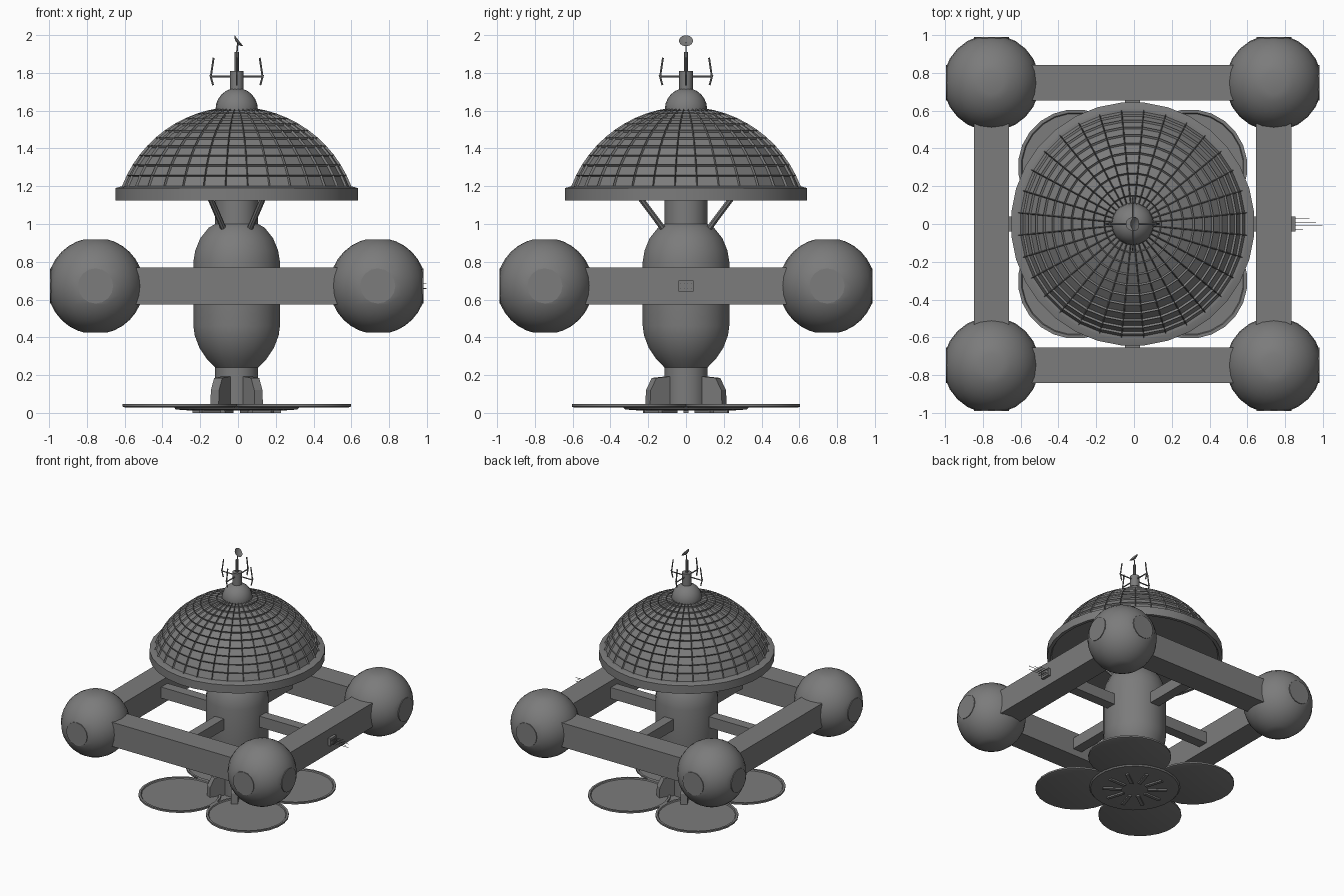
import bpy, bmesh, math
from mathutils import Vector, Matrix

cube = bpy.data.objects.get("Cube")
if cube:
    bpy.data.objects.remove(cube, do_unlink=True)

CX = -0.007          # whole station sits slightly off centre in x
MID = 0.672          # height of the square frame

grey = bpy.data.materials.new("hull grey")
grey.use_nodes = True
grey.diffuse_color = (0.2, 0.2, 0.2, 1)
grey.node_tree.nodes["Principled BSDF"].inputs["Base Color"].default_value = grey.diffuse_color


def finish(name, bm, smooth=True):
    bmesh.ops.recalc_face_normals(bm, faces=bm.faces)
    me = bpy.data.meshes.new(name)
    bm.to_mesh(me)
    bm.free()
    me.materials.append(grey)
    ob = bpy.data.objects.new(name, me)
    ob.location.x = CX
    bpy.context.collection.objects.link(ob)
    if smooth:
        bpy.ops.object.select_all(action='DESELECT')
        ob.select_set(True)
        bpy.context.view_layer.objects.active = ob
        bpy.ops.object.shade_smooth_by_angle(angle=math.radians(32))
    return ob


def box(bm, centre, size):
    m = Matrix.Translation(centre) @ Matrix.Diagonal((*size, 1))
    bmesh.ops.create_cube(bm, size=1, matrix=m)


def rod(bm, a, b, r, sides=8):
    a, b = Vector(a), Vector(b)
    d = b - a
    m = Matrix.Translation((a + b) / 2) @ d.to_track_quat('Z', 'Y').to_matrix().to_4x4()
    bmesh.ops.create_cone(bm, cap_ends=True, segments=sides, radius1=r, radius2=r,
                          depth=d.length, matrix=m)


def lathe(bm, profile, sides, matrix=Matrix()):
    """Rings joined by quads; open ends are capped."""
    rings = []
    for r, z in profile:
        rings.append([bm.verts.new(matrix @ Vector((r * math.cos(t), r * math.sin(t), z)))
                      for t in (math.tau * (i + 0.5) / sides for i in range(sides))])
    walls = []
    for lo, hi in zip(rings, rings[1:]):
        for i in range(sides):
            j = (i + 1) % sides
            walls.append(bm.faces.new((lo[i], lo[j], hi[j], hi[i])))
    bm.faces.new(rings[0][::-1])
    bm.faces.new(rings[-1])
    return walls


def polar(r, angle, z):
    return Vector((r * math.cos(angle), r * math.sin(angle), z))


CORNERS = [(sx, sy) for sx in (-1, 1) for sy in (-1, 1)]
DIAGONALS = [math.radians(a) for a in (60, 120, 240, 300)]

# Corner pods: spheres with flat ports on the outer sides
for sx, sy in CORNERS:
    bm = bmesh.new()
    bmesh.ops.create_uvsphere(bm, u_segments=24, v_segments=16, radius=0.255)
    for n, d in (((sx, 0, 0), 0.238), ((0, sy, 0), 0.238), ((0, 0, 1), 0.247), ((0, 0, -1), 0.247)):
        cut = bmesh.ops.bisect_plane(bm, geom=bm.verts[:] + bm.edges[:] + bm.faces[:],
                                     plane_co=Vector(n) * d, plane_no=n, clear_outer=True)
        rim = [e for e in cut["geom_cut"] if isinstance(e, bmesh.types.BMEdge)]
        bmesh.ops.contextual_create(bm, geom=rim)
    # Thin port covers
    for n in ((sx, 0, 0), (0, sy, 0)):
        rod(bm, Vector(n) * 0.23, Vector(n) * 0.241, 0.093, 16)
    bmesh.ops.translate(bm, verts=bm.verts, vec=(sx * 0.747, sy * 0.747, MID))
    finish(f"pod_{'left' if sx > 0 else 'right'}_{'back' if sy > 0 else 'front'}", bm)

# Square frame of beams and the spokes to the core
bm = bmesh.new()
for s in (-1, 1):
    box(bm, (0, s * 0.747, MID), (1.1, 0.187, 0.195))
    box(bm, (s * 0.747, 0, MID), (0.187, 1.1, 0.195))
finish("frame_beams", bm, False)

bm = bmesh.new()
for s in (-1, 1):
    box(bm, (0, s * 0.44, MID), (0.08, 0.46, 0.09))
    box(bm, (s * 0.44, 0, MID), (0.46, 0.08, 0.09))
finish("frame_spokes", bm, False)

# Central core with necks
bm = bmesh.new()
lathe(bm, [(0.115, 0.02), (0.115, 0.24), (0.16, 0.285), (0.2, 0.345), (0.225, 0.41), (0.232, 0.46),
           (0.232, 0.8), (0.222, 0.86), (0.195, 0.925), (0.15, 0.98), (0.115, 1.0), (0.115, 1.15)], 20)
finish("core", bm)

# Dome struts
bm = bmesh.new()
for a in DIAGONALS:
    rod(bm, polar(0.135, a, 0.97), polar(0.29, a, 1.15), 0.016)
finish("dome_struts", bm)

# Dome with recessed panels between ribs
R, ZC = 0.653, 0.967
bm = bmesh.new()
r_low, r_high = math.acos(0.235 / R), math.asin(0.09 / R)
steps = 11
arc = [r_low + (r_high - r_low) * i / steps for i in range(steps + 1)]
walls = lathe(bm, [(R * math.sin(t), ZC + R * math.cos(t)) for t in arc], 32)
bmesh.ops.recalc_face_normals(bm, faces=bm.faces)
panels = bmesh.ops.inset_individual(bm, faces=walls, thickness=0.005, depth=0)
moved = {v: v.normal.copy() for f in walls for v in f.verts}
for v in moved:
    v.co -= (v.co - Vector((0, 0, ZC))).normalized() * 0.012
finish("dome", bm, False)

# Dome rim, closed underneath
bm = bmesh.new()
lathe(bm, [(0.1, 1.14), (0.61, 1.14), (0.62, 1.125), (0.645, 1.125), (0.645, 1.19),
           (0.61, 1.2)], 32)
finish("dome_rim", bm)

# Cap ball and antenna mast
bm = bmesh.new()
bmesh.ops.create_uvsphere(bm, u_segments=20, v_segments=12, radius=0.112,
                          matrix=Matrix.Translation((0, 0, 1.608)))
rod(bm, (0, 0, 1.68), (0, 0, 1.81), 0.036, 12)
rod(bm, (0, 0, 1.8), (0, 0, 1.91), 0.011)
rod(bm, (0, 0, 1.9), (0.006, 0, 1.96), 0.004, 6)
finish("mast", bm)

# Four bowed aerials around the mast
bm = bmesh.new()
for k in range(4):
    a = k * math.pi / 2
    rod(bm, polar(0.03, a, 1.78), polar(0.137, a, 1.78), 0.005, 6)
    rod(bm, polar(0.137, a, 1.78), polar(0.122, a, 1.88), 0.005, 6)
    rod(bm, polar(0.14, a, 1.79), polar(0.125, a, 1.735), 0.005, 6)
finish("aerials", bm)

# Small tilted dish on the mast tip
bm = bmesh.new()
tilt = Matrix.Translation((0.008, 0, 1.967)) @ Matrix.Rotation(math.radians(52), 4, 'Y')
lathe(bm, [(0.012, -0.01), (0.028, -0.004), (0.037, 0.005), (0.026, 0), (0.006, -0.004)], 16, tilt)
finish("mast_dish", bm)

# Four landing discs, each with a raised edge
bm = bmesh.new()
for sx, sy in CORNERS:
    lathe(bm, [(0.29, 0.028), (0.305, 0.033), (0.305, 0.046), (0.288, 0.046), (0.283, 0.038)], 24,
          Matrix.Translation((sx * 0.302, sy * 0.302, 0)))
finish("landing_discs", bm)

# Base plate with radial vanes beneath
bm = bmesh.new()
lathe(bm, [(0.24, 0.012), (0.325, 0.018), (0.335, 0.03), (0.1, 0.034)], 24)
for k in range(10):
    a = math.tau * k / 10
    m = Matrix.Rotation(a, 4, 'Z') @ Matrix.Translation((0.165, 0, 0.009)) @ Matrix.Diagonal((0.14, 0.025, 0.018, 1))
    bmesh.ops.create_cube(bm, size=1, matrix=m)
finish("base_plate", bm)

# Foot fins
bm = bmesh.new()
for a in DIAGONALS:
    side = polar(0.025, a + math.pi / 2, 0)
    outline = [(0.09, 0.03), (0.235, 0.03), (0.23, 0.12), (0.195, 0.185), (0.09, 0.195)]
    near = [bm.verts.new(polar(r, a, z) - side) for r, z in outline]
    far = [bm.verts.new(polar(r, a, z) + side) for r, z in outline]
    bm.faces.new(near)
    bm.faces.new(far[::-1])
    for i in range(5):
        j = (i + 1) % 5
        bm.faces.new((near[i], far[i], far[j], near[j]))
finish("foot_fins", bm, False)

# Sensor box with needle probes on the left beam
bm = bmesh.new()
box(bm, (0.85, 0, MID), (0.025, 0.08, 0.06))
for i in range(8):
    y, z = -0.03 + 0.02 * (i % 4), MID + (0.014 if i < 4 else -0.014)
    rod(bm, (0.855, y, z), (0.9 + 0.035 * (i * 3 % 4), y, z), 0.002, 5)
finish("sensor_box", bm, False)
